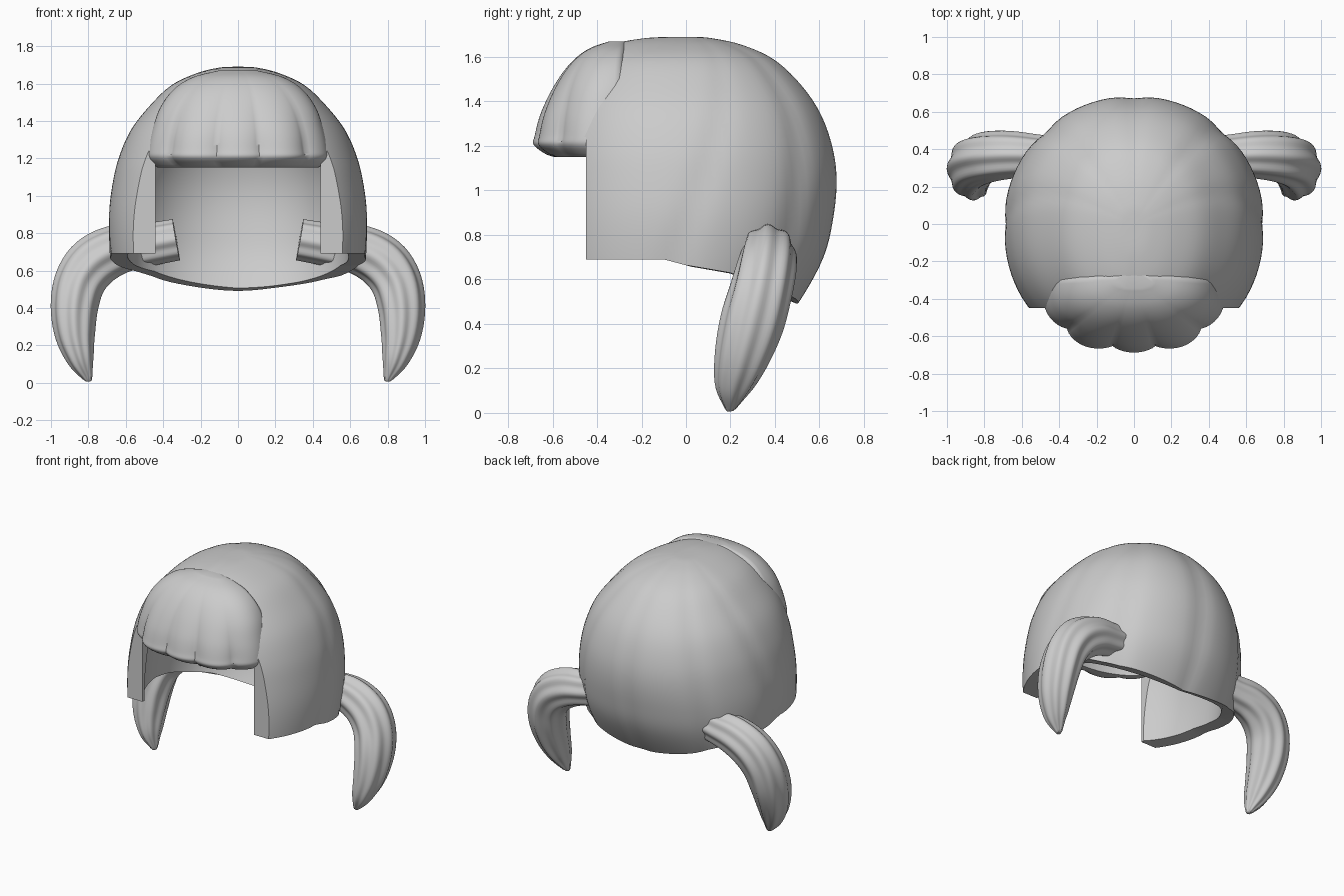
import bpy
import bmesh
import math
from mathutils import Vector

if "Cube" in bpy.data.objects:
    bpy.data.objects.remove(bpy.data.objects["Cube"])

hair = bpy.data.materials.new("light grey hair")
hair.use_nodes = True
COLOUR = (0.6, 0.6, 0.6, 1)
hair.diffuse_color = COLOUR
hair.node_tree.nodes["Principled BSDF"].inputs["Base Color"].default_value = COLOUR


def smooth_rows(rows, steps):
    """Catmull-Rom interpolation through rows of numbers."""
    rows = [Vector(r) for r in rows]
    out = []
    for i in range(len(rows) - 1):
        a, b, c, d = rows[max(i - 1, 0)], rows[i], rows[i + 1], rows[min(i + 2, len(rows) - 1)]
        for k in range(steps):
            t = k / steps
            out.append(b + (c - a) * (t / 2) + (a * 2 - b * 5 + c * 4 - d) * (t * t / 2)
                       + (b * 3 - a - c * 3 + d) * (t ** 3 / 2))
    return out + [rows[-1]]


def loft(name, rings):
    """Skin closed rings of points and cap both ends."""
    bm = bmesh.new()
    loops = [[bm.verts.new(p) for p in ring] for ring in rings]
    n = len(loops[0])
    for low, high in zip(loops, loops[1:]):
        for i in range(n):
            j = (i + 1) % n
            bm.faces.new((low[i], low[j], high[j], high[i]))
    bm.faces.new(loops[0][::-1])
    bm.faces.new(loops[-1])
    bmesh.ops.recalc_face_normals(bm, faces=bm.faces)
    mesh = bpy.data.meshes.new(name)
    bm.to_mesh(mesh)
    bm.free()
    mesh.materials.append(hair)
    obj = bpy.data.objects.new(name, mesh)
    bpy.context.collection.objects.link(obj)
    return obj


def dome(name, rows, centre_y, front_power, relief, sides=96, scale=(1, 1)):
    """Loft rows of (height, half width, back y, front y) around a vertical axis."""
    rings = []
    for z, w, back, front in smooth_rows(rows, 5):
        ring = []
        for i in range(sides):
            a = math.tau * i / sides
            c, s = math.cos(a), math.sin(a)
            d = back - centre_y if s > 0 else centre_y - front
            power = 2.08 if s > 0 else front_power
            r = (abs(c / w) ** power + abs(s / d) ** power) ** (-1 / power)
            r *= (1 + relief(a, z)) * scale[0]
            ring.append((r * c, centre_y + r * s, z * scale[1]))
        rings.append(ring)
    return loft(name, rings)


def prism(name, half_width, outline):
    """Extrude a side (y, z) outline across x."""
    return loft(name, [[(x, y, z) for y, z in outline] for x in (-half_width, half_width)])


def cut(obj, cutter):
    mod = obj.modifiers.new("cut", "BOOLEAN")
    mod.operation = "DIFFERENCE"
    mod.solver = "EXACT"
    mod.object = cutter
    bpy.context.view_layer.objects.active = obj
    bpy.ops.object.modifier_apply(modifier=mod.name)


def finish(obj, angle):
    bpy.ops.object.select_all(action="DESELECT")
    obj.select_set(True)
    bpy.context.view_layer.objects.active = obj
    bpy.ops.object.shade_smooth_by_angle(angle=math.radians(angle))


# Soft creases combed from the crown down the cap
def cap_relief(a, z):
    depth = 0
    for deg, slant, amount in ((90, 0, 0.018), (48, 14, 0.02), (132, -14, 0.02),
                               (8, 30, 0.014), (172, -30, 0.014), (270, 0, 0.03)):
        centre = math.radians(deg + slant * (z - 1.1))
        gap = math.atan2(math.sin(a - centre), math.cos(a - centre))
        depth -= amount * math.exp(-(gap / 0.1) ** 2)
    return depth + 0.006


# Broad locks that flatten out towards the top of the fringe
def fringe_relief(a, z):
    fade = min(1, max(0.1, (1.66 - z) / 0.4))
    return fade * (0.08 * abs(math.sin(5 * a)) ** 0.8 - 0.055)


CAP_ROWS = [(0.3, 0.62, 0.36, -0.67), (0.5, 0.66, 0.51, -0.68), (0.7, 0.685, 0.62, -0.69),
            (0.88, 0.69, 0.665, -0.68), (1.05, 0.67, 0.68, -0.665), (1.2, 0.635, 0.66, -0.645),
            (1.35, 0.57, 0.605, -0.605), (1.48, 0.47, 0.515, -0.545), (1.59, 0.355, 0.395, -0.46),
            (1.655, 0.22, 0.25, -0.34), (1.685, 0.1, 0.11, -0.18), (1.69, 0.02, 0.03, -0.03)]
FRINGE_ROWS = [(1.15, 0.43, -0.25, -0.585), (1.165, 0.45, -0.25, -0.625), (1.205, 0.48, -0.25, -0.675),
               (1.25, 0.48, -0.25, -0.67), (1.35, 0.46, -0.25, -0.645), (1.47, 0.42, -0.25, -0.59),
               (1.57, 0.345, -0.26, -0.52), (1.635, 0.24, -0.26, -0.44), (1.67, 0.1, -0.27, -0.345)]

# Head cap, hollowed, with a face opening and a pointed sloping hem
cap = dome("hair_cap", CAP_ROWS, 0, 2.25, cap_relief)
fringe = dome("fringe", FRINGE_ROWS, -0.3, 2.5, fringe_relief, sides=120)
cavity = dome("cavity_cutter", CAP_ROWS, 0, 2.25, lambda a, z: 0, scale=(0.86, 0.94))
front_cut = prism("front_cutter", 1, [(-1, 0), (-0.45, 0), (-0.45, 1.24), (-1, 1.24)])
face_cut = prism("face_cutter", 0.44, [(-1, 0), (-0.2, 0), (-0.2, 1.17), (-1, 1.17)])
hem_cut = loft("hem_cutter", [[(x, -1, -0.5), (x, 1, -0.5), (x, 1, 0.28 + lift), (x, 0.5, 0.49 + lift),
                               (x, 0.2, 0.61 + lift / 3), (x, -0.1, 0.69), (x, -1, 0.69)]
                              for x, lift in ((-1, 0.09), (0, 0), (1, 0.09))])
for cutter in (cavity, front_cut, face_cut, hem_cut):
    cut(cap, cutter)
cut(fringe, cavity)
for cutter in (cavity, front_cut, face_cut, hem_cut):
    bpy.data.objects.remove(cutter)
finish(cap, 35)
finish(fringe, 50)

# Drooping pigtails: (x, y, z, radius in the bend, radius along y)
TAIL = [(0.33, 0.36, 0.765, 0.11, 0.1), (0.5, 0.365, 0.735, 0.115, 0.11),
        (0.65, 0.37, 0.71, 0.132, 0.125), (0.77, 0.36, 0.645, 0.14, 0.135),
        (0.845, 0.335, 0.54, 0.135, 0.14), (0.875, 0.295, 0.4, 0.125, 0.142),
        (0.87, 0.25, 0.25, 0.105, 0.122), (0.84, 0.213, 0.12, 0.07, 0.085),
        (0.805, 0.2, 0.03, 0.028, 0.032), (0.8, 0.2, 0.008, 0.014, 0.014)]


def pigtail(name, side):
    rows = smooth_rows(TAIL, 5)
    rings = []
    for i, row in enumerate(rows):
        ahead, behind = rows[min(i + 1, len(rows) - 1)], rows[max(i - 1, 0)]
        tangent = (Vector(ahead[:3]) - Vector(behind[:3])).normalized()
        across = Vector((0, 1, 0))
        across = (across - tangent * across.dot(tangent)).normalized()
        bend = tangent.cross(across)
        ring = []
        for k in range(64):
            a = math.tau * k / 64
            lobe = 0.96 + 0.055 * math.cos(8 * a)
            p = Vector(row[:3]) + lobe * (bend * (row[3] * math.cos(a))
                                          + across * (row[4] * math.sin(a)))
            ring.append((p.x * side, p.y, p.z))
        rings.append(ring)
    finish(loft(name, rings), 60)


pigtail("left_pigtail", 1)
pigtail("right_pigtail", -1)
